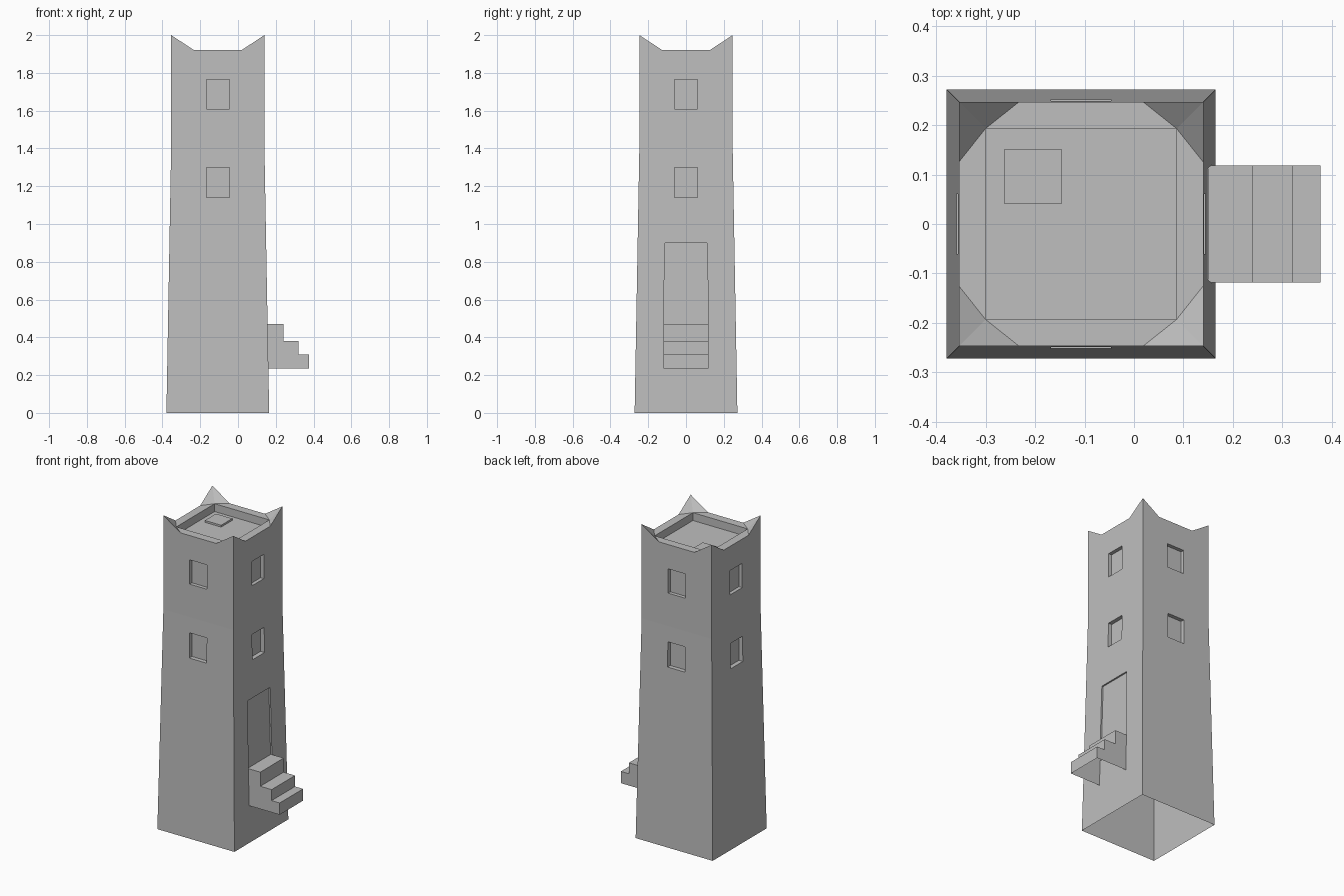
import bpy
import bmesh
from mathutils import Matrix, Vector

cube = bpy.data.objects.get("Cube")
if cube:
    bpy.data.objects.remove(cube, do_unlink=True)

CX = -0.107                      # tower axis
BASE, TOP = 0.272, 0.247         # half widths at the foot and above the bend
BEND, RIM, PEAK, FLOOR = 1.4, 1.92, 2.0, 1.87
NOTCH, INNER = 0.125, 0.193      # half lengths of rim notch and roof well

stone = bpy.data.materials.new("light_grey_stone")
stone.use_nodes = True
grey = (0.52, 0.52, 0.52, 1)
stone.diffuse_color = grey
stone.node_tree.nodes["Principled BSDF"].inputs["Base Color"].default_value = grey


def finish(name, bm):
    bmesh.ops.recalc_face_normals(bm, faces=bm.faces)
    mesh = bpy.data.meshes.new(name)
    bm.to_mesh(mesh)
    bm.free()
    mesh.materials.append(stone)
    obj = bpy.data.objects.new(name, mesh)
    bpy.context.collection.objects.link(obj)
    return obj


def box(bm, low, high, turn=Matrix()):
    low, high = Vector(low), Vector(high)
    place = Matrix.Translation((low + high) / 2) @ Matrix.Diagonal((high - low).to_4d())
    bmesh.ops.create_cube(bm, size=1, matrix=turn @ place)


def wall(z):
    return BASE + (TOP - BASE) * min(z / BEND, 1)


# Tower body: tapered shaft, notched rim with corner horns, sunken roof
bm = bmesh.new()
axis = Matrix.Translation((CX, 0, 0))
turns = [axis @ Matrix.Rotation(i * 1.5707963, 4, "Z") for i in range(4)]


def ring(x, y, z):
    return [bm.verts.new(t @ Vector((x, y, z))) for t in turns]


foot = ring(BASE, -BASE, 0)
bend = ring(TOP, -TOP, BEND)
peak = ring(TOP, -TOP, PEAK)
start = ring(TOP, -NOTCH, RIM)
end = ring(TOP, NOTCH, RIM)
inner = ring(INNER, -INNER, RIM)
well = ring(INNER, -INNER, FLOOR)
for i in range(4):
    j = (i + 1) % 4
    for face in (
        (foot[i], foot[j], bend[j], bend[i]),
        (bend[i], bend[j], peak[j], end[i], start[i], peak[i]),
        (start[i], end[i], inner[j], inner[i]),
        (peak[i], start[i], inner[i]),
        (peak[j], inner[j], end[i]),
        (inner[i], inner[j], well[j], well[i]),
    ):
        bm.faces.new(face)
bm.faces.new(well)
bm.faces.new(foot[::-1])
tower = finish("tower", bm)

# Window recesses, two on each side
bm = bmesh.new()
for t in turns:
    for low, high in ((1.14, 1.30), (1.61, 1.765)):
        box(bm, (0.224, -0.061, low), (0.35, 0.061, high), t)
windows = finish("window_cutter", bm)

# Shallow doorway following the slope of the wall
bm = bmesh.new()
box(bm, (-1, -1, 0), (1, 1, 1))
for v in bm.verts:
    z, half = (0.9, 0.112) if v.co.z > 0.5 else (0.4, 0.12)
    depth = 0.06 if v.co.x > 0 else -0.01
    v.co = (CX + wall(z) + depth, v.co.y * half, z)
doorway = finish("doorway_cutter", bm)

for cutter in (windows, doorway):
    cutter.hide_render = True
    mod = tower.modifiers.new(cutter.name, "BOOLEAN")
    mod.operation, mod.solver, mod.object = "DIFFERENCE", "EXACT", cutter

# Apply the cuts and open the underside
depsgraph = bpy.context.evaluated_depsgraph_get()
cut = bpy.data.meshes.new_from_object(tower.evaluated_get(depsgraph))
tower.modifiers.clear()
tower.data = cut
bm = bmesh.new()
bm.from_mesh(cut)
under = [f for f in bm.faces if f.calc_center_median().z < 0.01]
bmesh.ops.delete(bm, geom=under, context="FACES")
bm.to_mesh(cut)
bm.free()
for cutter in (windows, doorway):
    bpy.data.objects.remove(cutter, do_unlink=True)

# Hanging stair: hollow below, three treads
profile = [(0.15, 0.235), (0.15, 0.47), (0.24, 0.47), (0.24, 0.38),
           (0.32, 0.38), (0.32, 0.31), (0.377, 0.31), (0.377, 0.235)]
bm = bmesh.new()
sides = [[bm.verts.new((x, y, z)) for x, z in profile] for y in (-0.118, 0.118)]
for side in sides:
    bm.faces.new(side)
for i in range(1, len(profile) - 1):
    bm.faces.new((sides[0][i], sides[0][i + 1], sides[1][i + 1], sides[1][i]))
finish("entrance_steps", bm)

# Roof hatch
bm = bmesh.new()
box(bm, (-0.262, 0.04, FLOOR - 0.005), (-0.147, 0.152, FLOOR + 0.012))
finish("roof_hatch", bm)
